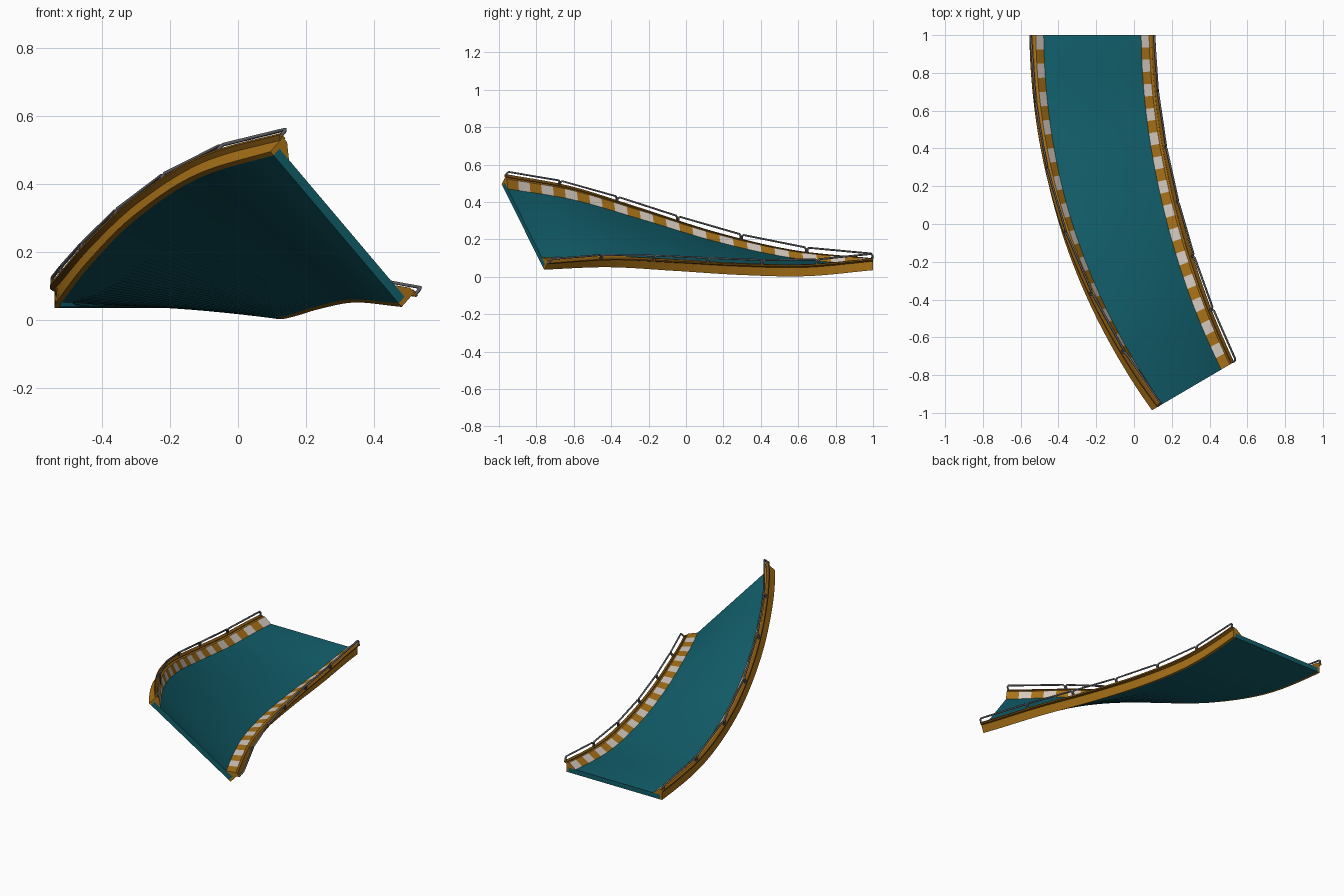
import bpy, bmesh, math
from mathutils import Vector

if "Cube" in bpy.data.objects:
    bpy.data.objects.remove(bpy.data.objects["Cube"])

R, CX, TURN, HALF, N = 3.70, 3.48, math.radians(30.4), 0.32, 56
INNER_Z = [.035, .003, .010, .032, .051, .038]
OUTER_Z = [.035, .078, .175, .305, .425, .495]


def material(name, rgb):
    m = bpy.data.materials.new(name)
    m.diffuse_color = (*rgb, 1)
    m.use_nodes = True
    m.node_tree.nodes["Principled BSDF"].inputs["Base Color"].default_value = m.diffuse_color
    return m


TEAL = material("teal", (.006, .115, .15))
GOLD = material("gold", (.40, .17, .009))
BROWN = material("dark_gold", (.22, .09, .006))
WHITE = material("off_white", (.68, .60, .53))
STEEL = material("steel", (.13, .13, .14))


def spline(v, t):
    v = [2 * v[0] - v[1]] + v + [2 * v[-1] - v[-2]]
    f = t * (len(v) - 3)
    k = min(int(f), len(v) - 4)
    x = f - k
    a, b, c, d = v[k:k + 4]
    return .5 * (2 * b + (c - a) * x + (2 * a - 5 * b + 4 * c - d) * x * x
                 + (3 * b - a - 3 * c + d) * x ** 3)


# Banked arc: s is sideways (positive = outer edge), u is up from the deck underside
def place(t, s, u):
    lo, hi = spline(INNER_Z, t), spline(OUTER_Z, t)
    bank = math.asin((hi - lo) / (2 * HALF))
    r = R + s * math.cos(bank) - u * math.sin(bank)
    z = (lo + hi) / 2 + s * math.sin(bank) + u * math.cos(bank)
    th = TURN * t
    return Vector((CX - r * math.cos(th), 1 - r * math.sin(th), z))


def sweep(name, profile, mats, stripe_edge=None):
    bm = bmesh.new()
    rings = [[bm.verts.new(place(k / N, s, u)) for s, u in profile] for k in range(N + 1)]
    n = len(profile)
    for k in range(N):
        for j in range(n):
            q = (j + 1) % n
            f = bm.faces.new((rings[k][j], rings[k][q], rings[k + 1][q], rings[k + 1][j]))
            if j == stripe_edge and (k // 2) % 2 == 0:
                f.material_index = 1
    bm.faces.new(rings[0])
    bm.faces.new(rings[-1])
    bmesh.ops.recalc_face_normals(bm, faces=bm.faces)
    me = bpy.data.meshes.new(name)
    bm.to_mesh(me)
    bm.free()
    for m in mats:
        me.materials.append(m)
    ob = bpy.data.objects.new(name, me)
    bpy.context.collection.objects.link(ob)
    bpy.context.view_layer.objects.active = ob
    ob.select_set(True)
    bpy.ops.object.shade_smooth_by_angle(angle=math.radians(20))
    ob.select_set(False)


# Road deck
sweep("road_deck", [(-.305, 0), (.305, 0), (.305, .028), (.2, .028), (.1, .028), (0, .028),
                    (-.1, .028), (-.2, .028), (-.305, .028)], [TEAL])

for side, label in ((1, "outer"), (-1, "inner")):
    # Curb with striped sloping face
    curb = [(.305, 0), (.32, 0), (.32, .05), (.316, .06), (.300, .06), (.258, .028), (.305, .028)]
    sweep(label + "_curb", [(side * s, u) for s, u in curb], [GOLD, WHITE], 4)
    # Overhanging rim along the curb
    rim = [(.318, .046), (.334, .056), (.334, .064), (.312, .064), (.312, .058)]
    sweep(label + "_rim", [(side * s, u) for s, u in rim], [BROWN])
    # Six straight guard rails with bent ends
    cu = bpy.data.curves.new(label + "_guard_rail", 'CURVE')
    cu.dimensions = '3D'
    cu.bevel_depth, cu.bevel_resolution, cu.use_fill_caps = .0055, 1, True
    for k in range(6):
        a, b = (k + .012) / 6, (k + .988) / 6
        ends = [[place(t, side * .327, u) for u in (.060, .080, .088)] for t in (a, b)]
        along = (ends[1][2] - ends[0][2]).normalized() * .008
        pts = [ends[0][0], ends[0][1], ends[0][2] + along,
               ends[1][2] - along, ends[1][1], ends[1][0]]
        sp = cu.splines.new('POLY')
        sp.points.add(len(pts) - 1)
        for p, v in zip(sp.points, pts):
            p.co = (*v, 1)
    cu.materials.append(STEEL)
    bpy.context.collection.objects.link(bpy.data.objects.new(label + "_guard_rail", cu))
